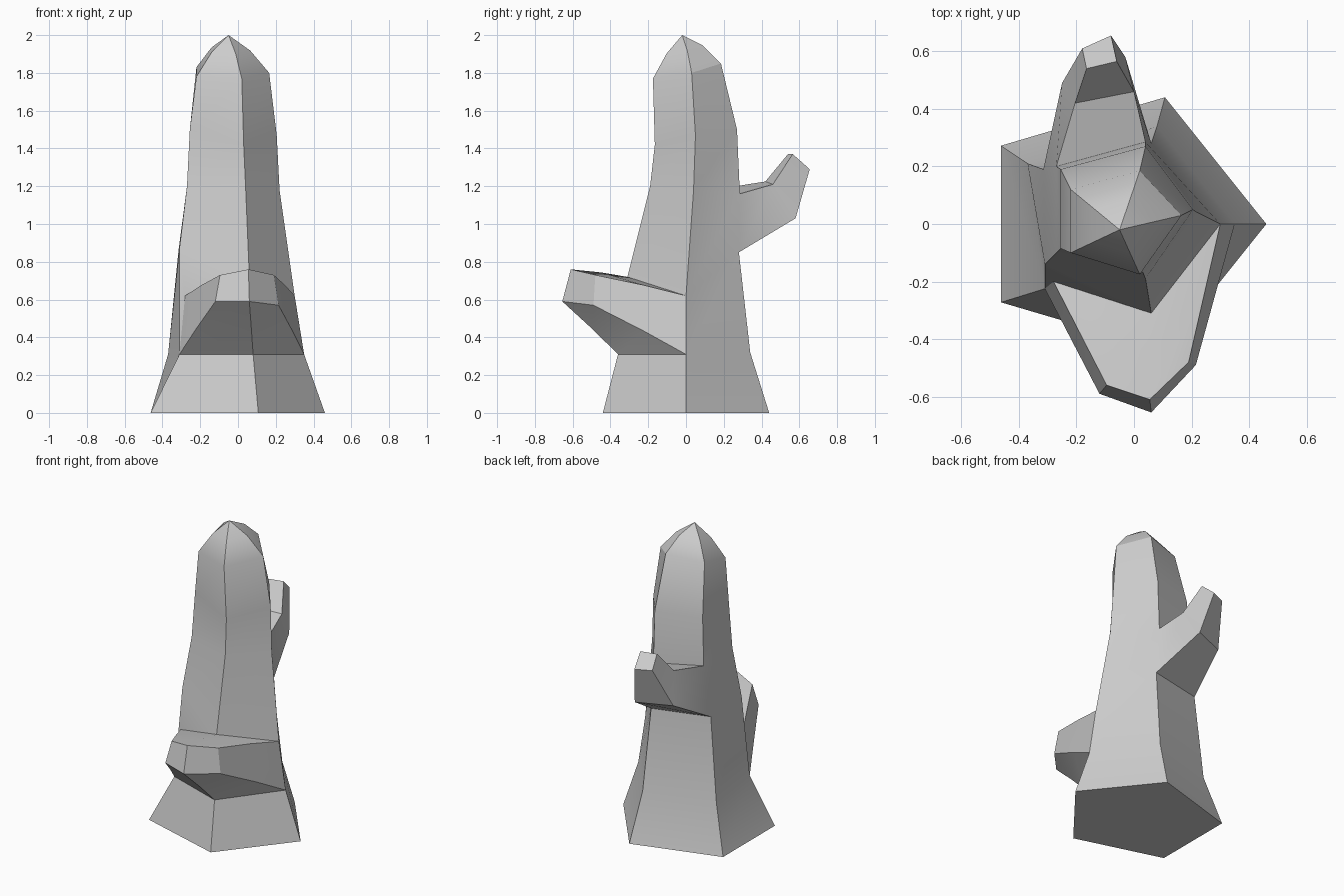
import bpy, bmesh, math
from mathutils import Vector

if "Cube" in bpy.data.objects:
    bpy.data.objects.remove(bpy.data.objects["Cube"])

bm = bmesh.new()


def ring(points):
    return [bm.verts.new(p) for p in points]


def mid_ring(a, b, t, lift=0.0):
    return ring([p.co.lerp(q.co, t) + Vector((0, 0, lift)) for p, q in zip(a, b)])


def loft(a, b, skip=()):
    n = len(a)
    for i in range(n):
        if i not in skip:
            j = (i + 1) % n
            bm.faces.new((a[i], a[j], b[j], b[i]))


# trunk: five-sided sections, corners run right, back, back-left, front-left, front
base = ring([(-0.05 + 0.51 * math.cos(k * math.tau / 5),
              0.463 * math.sin(k * math.tau / 5), 0) for k in range(5)])
foot = ring([(.35, 0, .31), (.08, .34, .32), (-.37, .21, .31), (-.31, -.225, .31), (.08, -.36, .31)])
waist = ring([(.30, 0, .62), (.06, .28, .85), (-.315, .19, .86), (-.31, -.14, .87), (.06, -.31, .72)])
chest = ring([(.22, .04, 1.18), (.04, .285, 1.16), (-.27, .20, 1.19), (-.27, -.10, 1.2), (.04, -.19, 1.2)])
neck = ring([(.205, .05, 1.47), (.04, .27, 1.5), (-.255, .19, 1.5), (-.255, -.085, 1.5), (.03, -.165, 1.42)])
brow = ring([(.165, .03, 1.8), (.02, .185, 1.85), (-.22, .12, 1.83), (-.22, -.10, 1.78), (.02, -.175, 1.77)])
apex = bm.verts.new((-.05, -.02, 2))
dome = mid_ring(brow, [apex] * 5, 0.47, 0.025)

bm.faces.new(base)
loft(base, foot)
loft(foot, waist, skip=(2, 3, 4))   # open where the front branch grows
loft(waist, chest, skip=(1,))       # open where the back branch grows
loft(chest, neck)
loft(neck, brow)
loft(brow, dome)
for i in range(5):
    bm.faces.new((dome[i], dome[(i + 1) % 5], apex))

# front branch: wide stub across the two front sides
notch = bm.verts.new((-.28, -.20, .62))
bm.faces.new((waist[3], notch, waist[4]))
bm.faces.new((foot[3], notch, waist[3]))
bm.faces.new((foot[2], foot[3], waist[3], waist[2]))
root = [foot[3], foot[4], foot[0], waist[0], waist[4], notch]
tip = ring([(-.12, -.59, .59), (.06, -.655, .59), (.215, -.49, .57),
            (.19, -.48, .73), (.055, -.61, .76), (-.095, -.56, .73)])
middle = mid_ring(root, tip, 0.46, 0.005)
loft(root, middle)
loft(middle, tip)
bm.faces.new((tip[0], tip[1], tip[4], tip[5]))
bm.faces.new((tip[1], tip[2], tip[3], tip[4]))

# back branch: bent arm with a slanted tip
root = [waist[2], waist[1], chest[1], chest[2]]
elbow = ring([(-.25, .49, 1.03), (-.03, .58, 1.03), (0, .46, 1.21), (-.205, .42, 1.225)])
hand = ring([(-.18, .61, 1.29), (-.08, .655, 1.29), (-.06, .565, 1.37), (-.165, .54, 1.37)])
loft(root, elbow)
loft(elbow, hand)
bm.faces.new(hand)

bmesh.ops.recalc_face_normals(bm, faces=bm.faces)
mesh = bpy.data.meshes.new("branched_trunk")
bm.to_mesh(mesh)
bm.free()
trunk = bpy.data.objects.new("branched_trunk", mesh)
bpy.context.collection.objects.link(trunk)
bpy.context.view_layer.objects.active = trunk
trunk.select_set(True)
bpy.ops.object.shade_smooth_by_angle(angle=math.radians(30))
